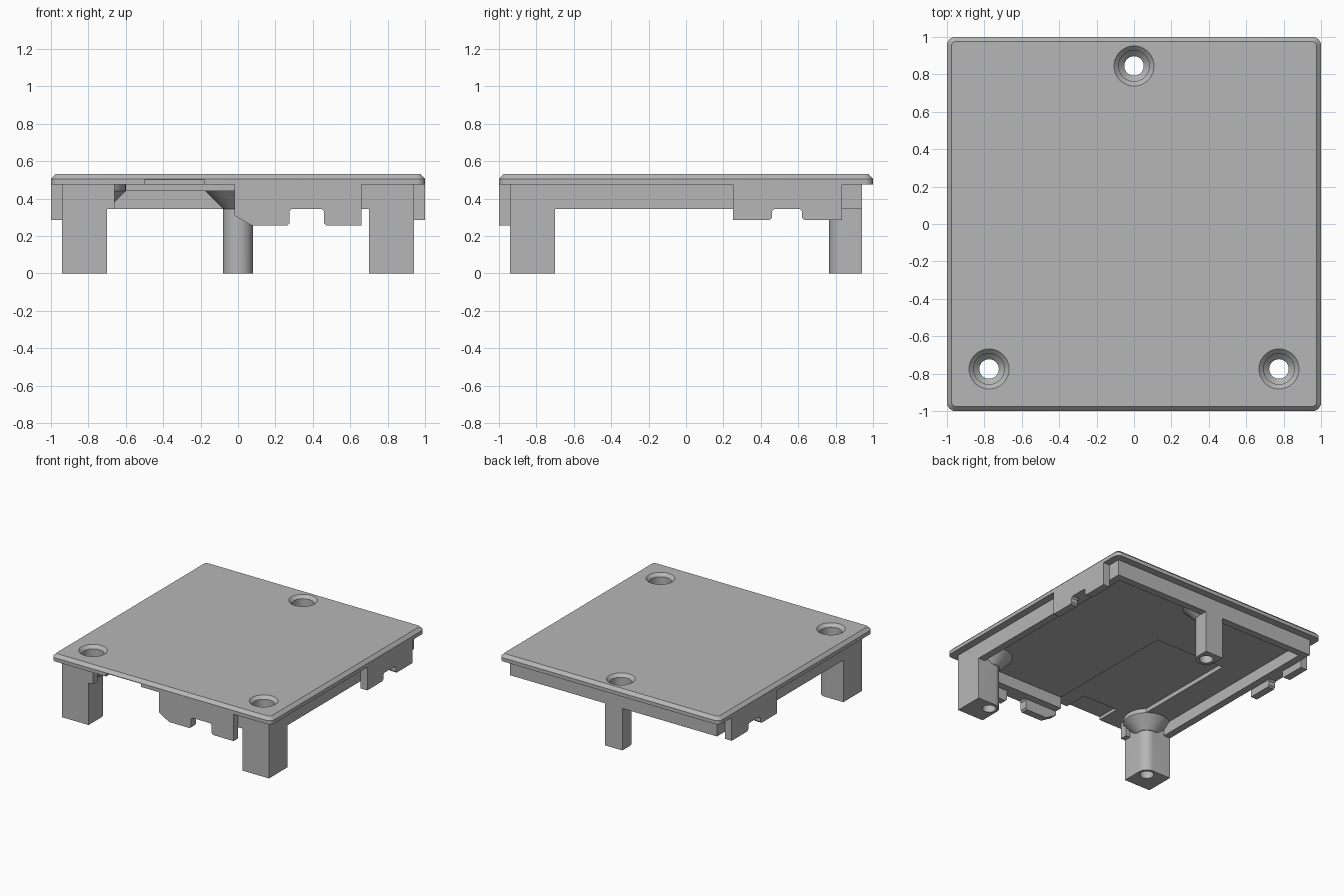
import bpy
import bmesh
from math import sin, cos, pi, radians

default_cube = bpy.data.objects.get("Cube")
if default_cube:
    bpy.data.objects.remove(default_cube, do_unlink=True)

grey = bpy.data.materials.new("grey plastic")
grey.use_nodes = True
colour = (0.47, 0.47, 0.47, 1)
grey.diffuse_color = colour
grey.node_tree.nodes["Principled BSDF"].inputs["Base Color"].default_value = colour

UNDERSIDE = 0.475
CEILING = 0.44
RIM_BOTTOM = 0.345
OUT = 0.94          # outer face of the rim
IN = 0.88           # inner face of the rim
SEAT = UNDERSIDE + 0.002


def finish(name, bm):
    bmesh.ops.recalc_face_normals(bm, faces=bm.faces)
    mesh = bpy.data.meshes.new(name)
    bm.to_mesh(mesh)
    bm.free()
    mesh.materials.append(grey)
    obj = bpy.data.objects.new(name, mesh)
    bpy.context.collection.objects.link(obj)
    return obj


def loft(name, rings):
    """Join rings of equal point count and cap both ends."""
    bm = bmesh.new()
    loops = [[bm.verts.new(p) for p in ring] for ring in rings]
    for low, high in zip(loops, loops[1:]):
        for i in range(len(low)):
            j = (i + 1) % len(low)
            bm.faces.new((low[i], low[j], high[j], high[i]))
    bm.faces.new(loops[0])
    bm.faces.new(loops[-1])
    return finish(name, bm)


def prism(name, outline, start, end, axis="z"):
    place = {"x": lambda a, b, t: (t, a, b),
             "y": lambda a, b, t: (a, t, b),
             "z": lambda a, b, t: (a, b, t)}[axis]
    return loft(name, [[place(a, b, t) for a, b in outline] for t in (start, end)])


def rect(x0, x1, y0, y1):
    return [(x0, y0), (x1, y0), (x1, y1), (x0, y1)]


def arc(cx, cy, r, a0, a1, steps):
    angles = [radians(a0 + (a1 - a0) * i / steps) for i in range(steps + 1)]
    return [(cx + r * cos(a), cy + r * sin(a)) for a in angles]


def lathe(name, x, y, profile, sides=48):
    turn = [2 * pi * i / sides for i in range(sides)]
    return loft(name, [[(x + r * cos(a), y + r * sin(a), z) for a in turn]
                       for r, z in profile])


def boolean(obj, cutter, operation="DIFFERENCE"):
    mod = obj.modifiers.new("cut", "BOOLEAN")
    mod.operation = operation
    mod.solver = "EXACT"
    mod.object = cutter
    bpy.context.view_layer.objects.active = obj
    bpy.ops.object.modifier_apply(modifier=mod.name)


def smooth(obj):
    bpy.ops.object.select_all(action="DESELECT")
    obj.select_set(True)
    bpy.context.view_layer.objects.active = obj
    bpy.ops.object.shade_smooth_by_angle(angle=radians(30))


# Cover plate: rounded corners and a chamfered top edge
def rounded_square(half, r, z):
    c = half - r
    corners = [(c, c, 0), (-c, c, 90), (-c, -c, 180), (c, -c, 270)]
    return [(x, y, z) for cx, cy, a in corners
            for x, y in arc(cx, cy, r, a, a + 90, 6)]


plate = loft("cover_plate", [rounded_square(1, 0.045, UNDERSIDE),
                             rounded_square(1, 0.045, 0.505),
                             rounded_square(0.975, 0.02, 0.53)])
slot = prism("slot_cutter", rect(-0.5, -0.18, -1.1, -0.8), CEILING, 0.5)
boolean(plate, slot)

# Inner layer under the plate, with a pocket open to the front
GAP_L, GAP_R = -0.66, -0.02
liner = prism("inner_layer", [
    (-OUT, -OUT), (GAP_L, -OUT), (GAP_L, 0.25), (GAP_R, 0.25), (GAP_R, -OUT),
    (OUT, -OUT), (OUT, OUT), (-OUT, OUT)], CEILING, SEAT)
boolean(liner, slot)

# Rim wall around the inner layer, with the same front gap
rim = prism("rim_wall", [
    (GAP_L, -OUT), (-OUT, -OUT), (-OUT, OUT), (OUT, OUT), (OUT, -OUT),
    (GAP_R, -OUT), (GAP_R, -IN), (IN, -IN), (IN, IN), (-IN, IN),
    (-IN, -IN), (GAP_L, -IN)], RIM_BOTTOM, SEAT)


# Flush outer panels, each with a chamfered notch in its lower edge
def notch(a, b, z, c=0.013):
    top = RIM_BOTTOM
    return [(a - c, z), (a, z + c), (a, top - c), (a + c, top),
            (b - c, top), (b, top - c), (b, z + c), (b + c, z)]


front_outline = ([(GAP_R, SEAT), (GAP_R, 0.31), (0.075, 0.255)]
                 + notch(0.275, 0.46, 0.255) + [(0.66, 0.255), (0.66, SEAT)])
prism("front_panel", front_outline, -1, -OUT, "y")
side_outline = ([(0.25, SEAT), (0.25, 0.285)] + notch(0.46, 0.62, 0.285)
                + [(0.835, 0.285), (0.835, SEAT)])
for side, name in ((1, "left"), (-1, "right")):
    prism(name + "_panel", side_outline, side * OUT, side, "x")

# Legs: square outside, rounded towards the middle
R = 0.08
FX, BY = 0.775, 0.845
legs = []
for side, name in ((1, "left"), (-1, "right")):
    inner = FX - 0.075
    outline = [(OUT, -OUT), (OUT, -inner)] + arc(FX, -FX, 0.075, 90, 180, 10) + [(inner, -OUT)]
    leg = prism("front_" + name + "_leg", [(side * x, y) for x, y in outline], 0, SEAT)
    legs.append((leg, side * FX, -FX))
back_outline = [(R, OUT), (-R, OUT)] + arc(0, BY, R, 180, 360, 20)
legs.append((prism("back_leg", back_outline, 0, SEAT), 0, BY))

# Flared collars and countersunk screw holes
bounds = prism("rim_bounds", rect(-OUT, OUT, -OUT, OUT), 0.2, 0.6)
helpers = [slot, bounds]
holes = []
for leg, x, y in legs:
    collar = lathe(leg.name + "_collar", x, y,
                   [(R, RIM_BOTTOM), (R + 0.095, CEILING), (R + 0.095, SEAT)])
    boolean(collar, bounds, "INTERSECT")
    hole = lathe(leg.name + "_hole_cutter", x, y,
                 [(0.052, -0.1), (0.052, 0.4), (0.082, 0.43),
                  (0.082, 0.505), (0.107, 0.53), (0.107, 0.6)])
    for part in (leg, collar, plate, liner, rim):
        boolean(part, hole)
    smooth(leg)
    smooth(collar)
    helpers.append(hole)
smooth(plate)

for helper in helpers:
    bpy.data.objects.remove(helper, do_unlink=True)
